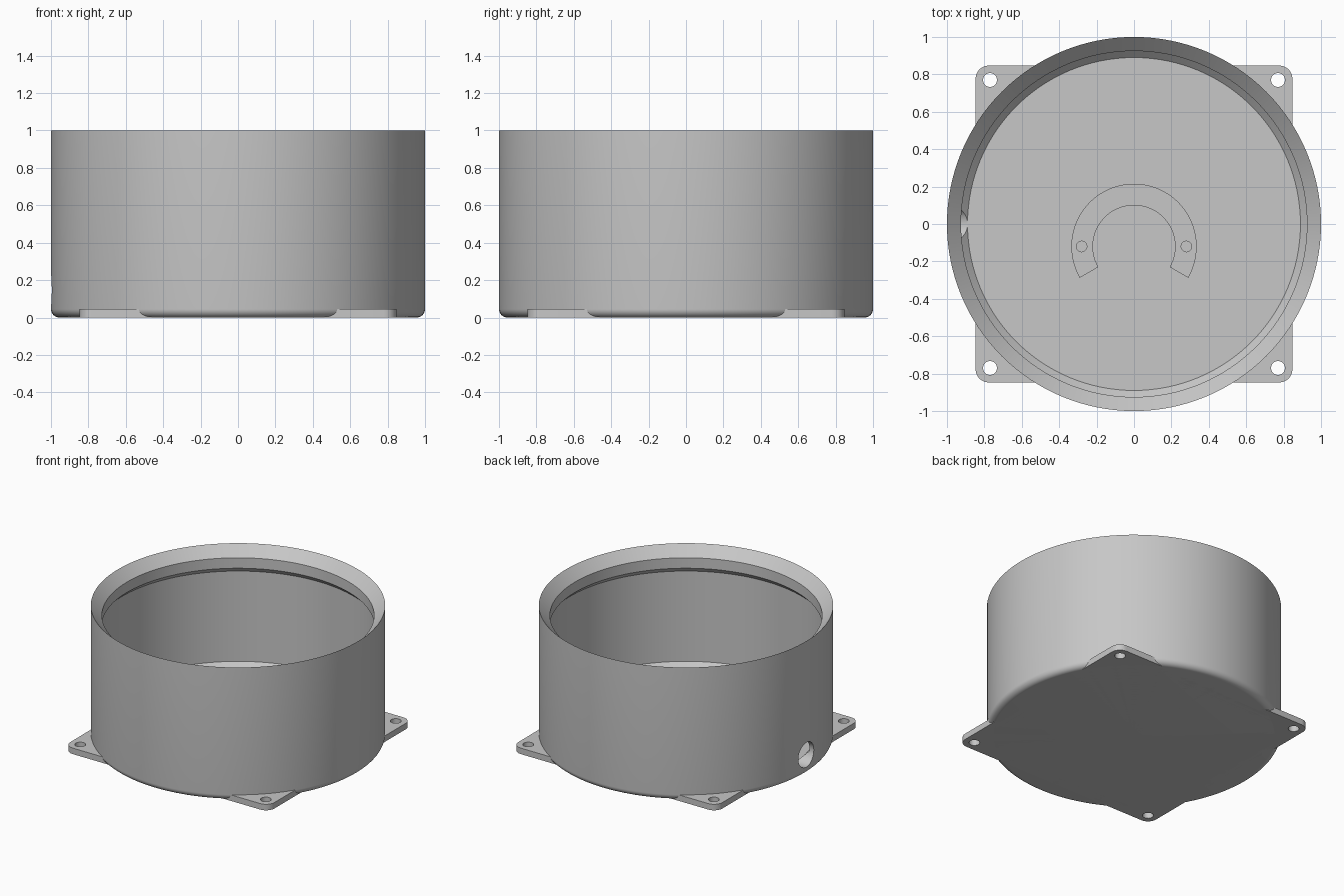
import bpy, bmesh, math
from math import cos, sin, pi

cube = bpy.data.objects.get("Cube")
if cube:
    bpy.data.objects.remove(cube, do_unlink=True)

grey = bpy.data.materials.new("plain_grey")
grey.use_nodes = True
colour = (0.57, 0.57, 0.57, 1)
grey.diffuse_color = colour
grey.node_tree.nodes["Principled BSDF"].inputs["Base Color"].default_value = colour


def add_object(name, bm):
    bmesh.ops.recalc_face_normals(bm, faces=bm.faces)
    mesh = bpy.data.meshes.new(name)
    bm.to_mesh(mesh)
    bm.free()
    mesh.materials.append(grey)
    obj = bpy.data.objects.new(name, mesh)
    bpy.context.collection.objects.link(obj)
    return obj


def activate(obj):
    bpy.ops.object.select_all(action='DESELECT')
    obj.select_set(True)
    bpy.context.view_layer.objects.active = obj


def lathe(name, profile, steps=128):
    bm = bmesh.new()
    verts = [bm.verts.new((r, 0, z)) for r, z in profile]
    edges = [bm.edges.new(pair) for pair in zip(verts, verts[1:])]
    bmesh.ops.spin(bm, geom=verts + edges, cent=(0, 0, 0), axis=(0, 0, 1),
                   angle=2 * pi, steps=steps, use_merge=True)
    bmesh.ops.remove_doubles(bm, verts=bm.verts, dist=1e-5)
    return add_object(name, bm)


def extrude_outline(name, points, z0, z1):
    bm = bmesh.new()
    face = bm.faces.new([bm.verts.new((x, y, z0)) for x, y in points])
    top = bmesh.ops.extrude_face_region(bm, geom=[face])["geom"]
    bmesh.ops.translate(bm, vec=(0, 0, z1 - z0),
                        verts=[v for v in top if isinstance(v, bmesh.types.BMVert)])
    return add_object(name, bm)


def drill(obj, radius, centre, depth, sides=32, rotation=(0, 0, 0)):
    bpy.ops.mesh.primitive_cylinder_add(vertices=sides, radius=radius, depth=depth,
                                        location=centre, rotation=rotation)
    cutter = bpy.context.object
    cutter.hide_render = True
    activate(obj)
    mod = obj.modifiers.new("hole", 'BOOLEAN')
    mod.operation = 'DIFFERENCE'
    mod.solver = 'EXACT'
    mod.object = cutter
    bpy.ops.object.modifier_apply(modifier=mod.name)
    bpy.data.objects.remove(cutter, do_unlink=True)


def arc(cx, cy, r, start, end, n):
    return [(cx + r * cos(math.radians(start + (end - start) * i / n)),
             cy + r * sin(math.radians(start + (end - start) * i / n)))
            for i in range(n + 1)]


# Round housing: rounded foot, flared rim, retaining lip and chamfered floor
foot = arc(0.955, 0.045, 0.045, -90, 0, 8)
inside = [(1, 1), (0.925, 0.925), (0.925, 0.847), (0.965, 0.807),
          (0.965, 0.13), (0.89, 0.055), (0, 0.055)]
housing = lathe("housing", [(0, 0)] + foot + inside)

# Cable hole through the side wall
drill(housing, 0.092, (-1, 0, 0.147), 0.3, 48, (0, pi / 2, 0))

# Square mounting plate with rounded corners and screw holes
half, corner = 0.847, 0.07
c = half - corner
outline = []
for i, (sx, sy) in enumerate([(1, 1), (-1, 1), (-1, -1), (1, -1)]):
    outline += arc(sx * c, sy * c, corner, 90 * i, 90 * i + 90, 8)
plate = extrude_outline("mounting_plate", outline, 0, 0.045)
for sx in (-1, 1):
    for sy in (-1, 1):
        drill(plate, 0.037, (sx * 0.77, sy * 0.77, 0.02), 0.2)

# Horseshoe pad on the floor with two pilot holes
cy = -0.12
horseshoe = extrude_outline(
    "horseshoe_pad",
    arc(0, cy, 0.335, -30, 210, 48) + arc(0, cy, 0.22, 210, -30, 48), 0.05, 0.085)
for sx in (-1, 1):
    drill(horseshoe, 0.029, (sx * 0.28, cy, 0.08), 0.2, 12)

for part in (housing, plate, horseshoe):
    activate(part)
    bpy.ops.object.shade_smooth_by_angle(angle=math.radians(25))
